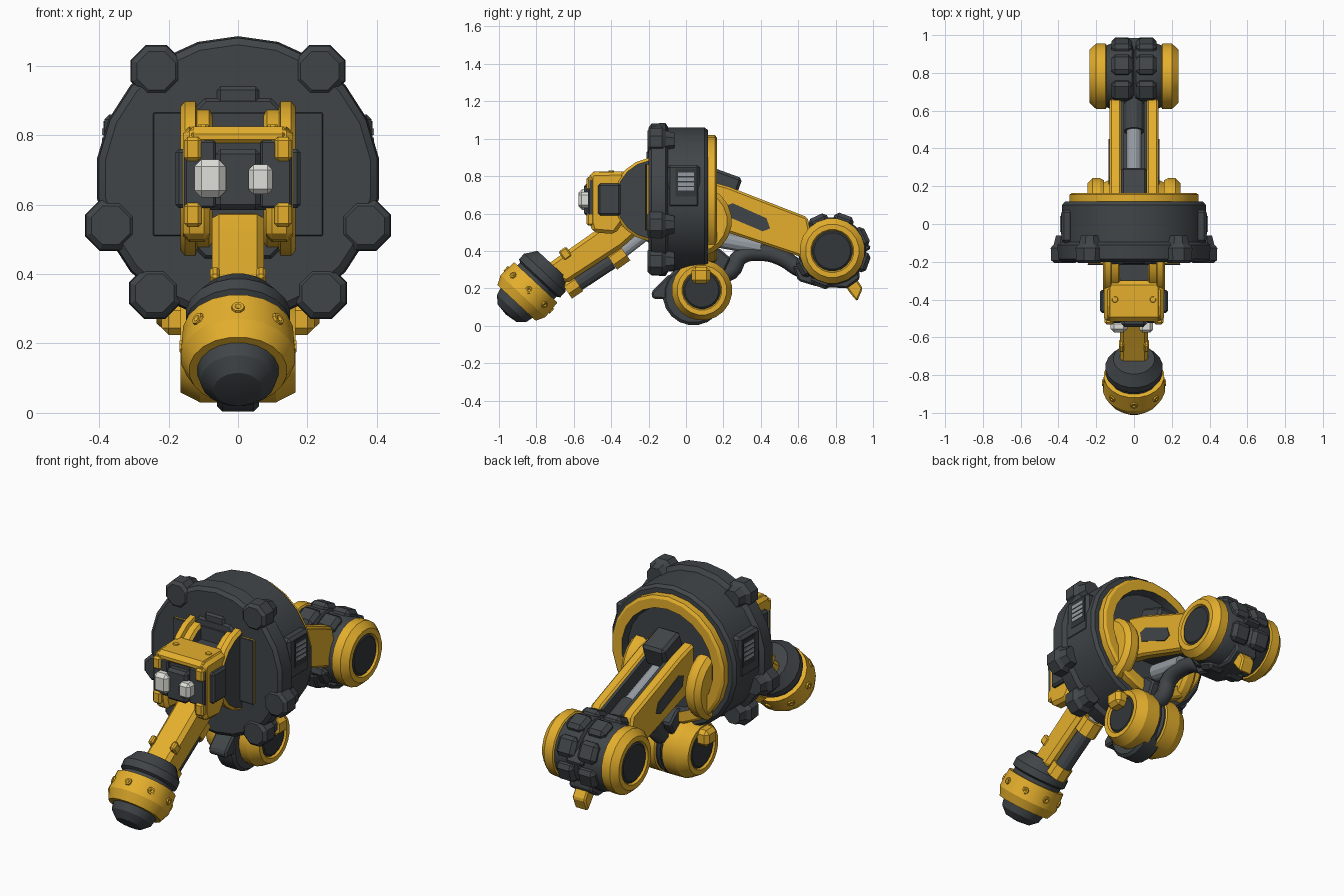
import bpy, bmesh, math
from mathutils import Vector, Matrix

if "Cube" in bpy.data.objects:
    bpy.data.objects.remove(bpy.data.objects["Cube"])


def material(name, rgb):
    m = bpy.data.materials.new(name)
    m.use_nodes = True
    col = (*rgb, 1)
    m.diffuse_color = col
    m.node_tree.nodes["Principled BSDF"].inputs["Base Color"].default_value = col
    return m


MATS = [material("dark grey", (.052, .06, .065)), material("yellow", (.78, .43, .026)),
        material("black", (.033, .038, .041)), material("steel", (.3, .33, .36)),
        material("eye white", (.74, .74, .7))]
DARK, YELLOW, BLACK, STEEL, WHITE = range(5)
parts = []


def finish(name, bm, mat=None, bevel=0):
    bmesh.ops.recalc_face_normals(bm, faces=bm.faces)
    if bevel:
        bmesh.ops.bevel(bm, geom=bm.edges[:], offset=bevel, segments=1, affect='EDGES')
    if mat is not None:
        for f in bm.faces:
            f.material_index = mat
    me = bpy.data.meshes.new(name)
    bm.to_mesh(me)
    bm.free()
    for m in MATS:
        me.materials.append(m)
    ob = bpy.data.objects.new(name, me)
    bpy.context.collection.objects.link(ob)
    parts.append(ob)


def lathe(name, profile, origin, axis, segs=20):
    """Revolve (height, radius, colour) points; the colour fills the band after each point."""
    bm = bmesh.new()
    turn = Vector(axis).to_track_quat('Z', 'Y').to_matrix().to_4x4()
    frame = Matrix.Translation(origin) @ turn
    rings = []
    for h, r, c in profile:
        if r == 0:
            rings.append([bm.verts.new(frame @ Vector((0, 0, h)))] * segs)
            continue
        angles = [2 * math.pi * (i + .5) / segs for i in range(segs)]
        rings.append([bm.verts.new(frame @ Vector((r * math.cos(a), r * math.sin(a), h))) for a in angles])
    for (h, r, c), lo, hi in zip(profile, rings, rings[1:]):
        for i in range(segs):
            j = (i + 1) % segs
            loop = list(dict.fromkeys((lo[i], lo[j], hi[j], hi[i])))
            bm.faces.new(loop).material_index = c
    finish(name, bm)


def box(name, lo, hi, mat, bevel=.01, tilt=0):
    lo, hi = Vector(lo), Vector(hi)
    bm = bmesh.new()
    mid = Matrix.Translation((lo + hi) / 2) @ Matrix.Rotation(tilt, 4, 'X')
    bmesh.ops.create_cube(bm, size=1, matrix=mid @ Matrix.Diagonal((*(hi - lo), 1)))
    finish(name, bm, mat, bevel)


def slab(name, outline, x0, x1, mat, bevel=.01):
    """Extrude a side outline of (y, z) points across x."""
    bm = bmesh.new()
    face = bm.faces.new([bm.verts.new((x0, y, z)) for y, z in outline])
    new = bmesh.ops.extrude_face_region(bm, geom=[face])["geom"]
    bmesh.ops.translate(bm, vec=(x1 - x0, 0, 0), verts=[v for v in new if isinstance(v, bmesh.types.BMVert)])
    finish(name, bm, mat, bevel)


def rod(name, a, b, r, mat, segs=12):
    a, b = Vector(a), Vector(b)
    n = (b - a).length
    lathe(name, [(0, 0, mat), (0, r, mat), (n, r, mat), (n, 0, mat)], a, b - a, segs)


def sided(name, s):
    return ("left_" if s > 0 else "right_") + name


# Round body with yellow back ring
MID = .675
lathe("body", [(-.2, 0, DARK), (-.2, .385, DARK), (-.185, .405, DARK), (-.11, .41, DARK),
               (-.095, .385, DARK), (.1, .385, DARK), (.118, .37, DARK), (.118, .345, YELLOW),
               (.155, .345, YELLOW), (.165, .33, YELLOW), (.165, .28, DARK), (.12, .27, DARK),
               (.12, 0, DARK)], (0, 0, MID), (0, 1, 0), 22)
lathe("front_octagon", [(0, .25, DARK), (.012, .24, DARK), (.012, 0, DARK)], (0, -.2, MID), (0, -1, 0), 8)
box("front_panel_edge", (-.243, -.209, .512), (.243, -.19, .863), YELLOW, 0)
box("front_panel", (-.245, -.218, .51), (.245, -.209, .865), DARK, .003)
box("front_tab", (-.06, -.21, .85), (.06, -.19, .94), DARK)

for s in (-1, 1):
    # Rim knobs
    for k, (x, z) in enumerate([(.235, .985), (.367, .54), (.24, .345)]):
        lathe(sided(f"rim_knob_{k}", s),
              [(0, 0, DARK), (0, .06, DARK), (.015, .077, DARK), (.08, .08, DARK), (.1, .062, DARK),
               (.145, .05, DARK), (.145, 0, DARK)], (s * x, -.207, z), (0, 1, 0), 8)
    # Side vents
    box(sided("vent_frame", s), (s * .355 - .03, -.1, .63), (s * .355 + .03, .075, .86), DARK, .015)
    box(sided("vent_recess", s), (s * .382 - .005, -.055, .69), (s * .382 + .005, .055, .84), BLACK, 0)
    for k in range(4):
        z = .722 + k * .026
        box(sided(f"vent_slat_{k}", s), (s * .386 - .005, -.043, z), (s * .386 + .005, .043, z + .019), STEEL, 0)
    # Shoulder discs that carry the head
    lathe(sided("head_disc", s), [(0, 0, DARK), (0, .19, YELLOW), (.01, .205, YELLOW), (.045, .205, YELLOW),
                                  (.05, .225, YELLOW), (.08, .225, YELLOW), (.092, .21, DARK), (.092, 0, DARK)],
          (s * .073, -.165, MID), (s, 0, 0))
    # Rear hip discs
    lathe(sided("hip_disc", s), [(0, 0, YELLOW), (0, .18, YELLOW), (.02, .19, YELLOW), (.06, .19, YELLOW),
                                 (.085, .165, YELLOW), (.085, 0, YELLOW)], (s * .16, .055, .56), (s, 0, 0))
    # Rear beams with dark side slots and dark lining
    slab(sided("rear_beam", s), [(.1, .78), (.225, .745), (.65, .58), (.7, .34), (.22, .5), (.1, .53)],
         s * .065, s * .13, YELLOW, .012)
    slab(sided("beam_slot", s), [(.21, .64), (.25, .655), (.43, .575), (.45, .52), (.41, .505), (.22, .585)],
         s * .127, s * .134, DARK, 0)
    slab(sided("beam_lining", s), [(.12, .765), (.225, .735), (.65, .57), (.69, .36), (.22, .515), (.12, .54)],
         s * .052, s * .068, DARK, 0)

# Head: dark core, yellow top and split yellow side shells
box("head_top", (-.15, -.515, .765), (.15, -.3, .825), YELLOW, .022)
box("head_core", (-.09, -.505, .585), (.09, -.18, .79), DARK)
box("nose_box", (-.065, -.545, .585), (.065, -.48, .76), DARK, .015)
for s in (-1, 1):
    slab(sided("head_shell", s), [(-.515, .8), (-.5, .82), (-.33, .825), (-.31, .71), (-.25, .67), (-.38, .49),
                                  (-.5, .5), (-.515, .55)], s * .08, s * .158, YELLOW, .018)
    box(sided("face_plate", s), (s * .11 - .045, -.523, .59), (s * .11 + .045, -.48, .785), DARK, .006)
    box(sided("head_side_panel", s), (s * .155 - .025, -.47, .59), (s * .155 + .025, -.35, .76), DARK)
    for up in (0, 1):
        z = .535 + up * .19
        box(sided(f"cheek_{up}", s), (s * .13 - .025, -.532, z), (s * .13 + .025, -.49, z + .07), YELLOW)
    lathe(sided("head_bolt", s), [(0, .018, YELLOW), (.008, .015, YELLOW), (.008, 0, YELLOW)],
          (s * .1, -.4, .822), (0, 0, 1), 8)
box("right_eye", (-.125, -.575, .62), (-.035, -.51, .73), WHITE, .02)
box("left_eye", (.03, -.575, .63), (.1, -.51, .715), WHITE, .015)

# Front boom
slab("front_boom", [(-.46, .525), (-.39, .585), (-.25, .5), (-.34, .42), (-.64, .225), (-.78, .3)],
     -.075, .075, YELLOW, .02)
for s in (-1, 1):
    box(sided("boom_clip", s), (s * .066 - .014, -.67, .355), (s * .066 + .014, -.62, .415), YELLOW, .008, .6)
rod("front_ram_sleeve", (0, -.62, .2), (0, -.4, .345), .045, DARK)
rod("front_ram_piston", (0, -.4, .345), (0, -.2, .5), .032, STEEL)
rod("ram_clamp_upper", (0, -.4, .345), (0, -.33, .395), .06, YELLOW, 8)
rod("ram_clamp_lower", (0, -.64, .19), (0, -.58, .23), .058, YELLOW, 8)

# Front foot
FOOT, AIM = Vector((0, -.735, .305)), Vector((0, -.68, -.73)).normalized()
lathe("front_foot", [(-.03, 0, DARK), (-.03, .11, DARK), (.0, .13, DARK), (.03, .152, DARK), (.07, .152, DARK),
                     (.08, .135, DARK), (.1, .135, YELLOW), (.1, .16, YELLOW), (.2, .166, YELLOW),
                     (.25, .142, YELLOW), (.25, .118, DARK), (.29, .108, DARK), (.325, .07, DARK),
                     (.335, 0, DARK)], FOOT, AIM)
side = Vector((1, 0, 0))
for k in range(8):
    a = k * math.pi / 4
    out = side * math.cos(a) + AIM.cross(side) * math.sin(a)
    lathe(f"foot_rivet_{k}", [(0, .02, YELLOW), (.01, .018, YELLOW), (.01, .01, YELLOW), (.002, 0, YELLOW)],
          FOOT + AIM * .155 + out * .159, out, 8)

# Rear hydraulic ram, sunk between the beams, and its mount
slab("beam_floor", [(.1, .6), (.22, .57), (.68, .42), (.68, .36), (.22, .52), (.1, .55)], -.06, .06, DARK, 0)
box("rear_ram_mount", (-.07, .12, .69), (.07, .285, .82), DARK, .015, -.35)
rod("rear_ram_piston", (0, .2, .66), (0, .52, .54), .042, STEEL)
rod("rear_ram_sleeve", (0, .49, .55), (0, .66, .48), .055, DARK)


def wheel(name, y, z, r, core, inner, outer):
    """Dark grooved core with a yellow cap and dark hub on each side."""
    lathe(name + "_core", [(-inner, 0, DARK), (-inner, core * .9, DARK), (-inner * .7, core, DARK),
                           (-.01, core, DARK), (0, core - .02, DARK), (.01, core, DARK),
                           (inner * .7, core, DARK), (inner, core * .9, DARK), (inner, 0, DARK)],
          (0, y, z), (1, 0, 0))
    d = outer - inner
    for s in (-1, 1):
        lathe(sided(name + "_cap", s),
              [(-.01, 0, YELLOW), (-.01, r * .9, YELLOW), (0, r, YELLOW), (d * .6, r, YELLOW),
               (d, r * .82, YELLOW), (d, r * .66, YELLOW), (d - .012, r * .62, BLACK),
               (d - .004, r * .56, BLACK), (d - .004, 0, BLACK)], (s * inner, y, z), (s, 0, 0))


# Rear and lower wheels
wheel("rear_wheel", .782, .4, .175, .182, .15, .235)
wheel("lower_wheel", .085, .19, .162, .155, .025, .165)
lathe("lower_guard", [(-.06, 0, DARK), (-.06, .15, DARK), (-.045, .165, DARK), (.045, .165, DARK),
                      (.06, .15, DARK), (.06, 0, DARK)], (0, .04, .167), (1, 0, 0))
slab("lower_toe", [(-.02, .28), (-.09, .275), (-.185, .18), (-.18, .145), (-.08, .14), (.0, .08)], -.055, .055, DARK)
slab("lower_bracket", [(-.05, .36), (.17, .42), (.24, .36), (.18, .24), (.05, .2)], -.07, .07, DARK)
for s in (-1, 1):
    box(sided("lower_tab", s), (s * .16 - .06, .03, .225), (s * .16 + .06, .13, .315), YELLOW, .02)

# Ridged plates and claw on the rear wheel
for s in (-1, 1):
    for k, deg in enumerate((115, 70, 25, -20, -110, -150)):
        a = math.radians(deg)
        y, z = .782 + .165 * math.cos(a), .4 + .165 * math.sin(a)
        box(sided(f"rear_plate_{k}", s), (s * .065 - .055, y - .04, z - .055),
            (s * .065 + .055, y + .04, z + .055), DARK, .02, a)
slab("rear_fin", [(.88, .53), (.945, .47), (.992, .415), (.95, .39), (.88, .4)], -.05, .05, DARK)
slab("rear_claw", [(.83, .24), (.9, .27), (.945, .2), (.915, .13), (.885, .165)], -.04, .04, YELLOW, .008)
slab("claw_root", [(.7, .3), (.92, .34), (.93, .25), (.86, .2), (.7, .21), (.6, .24), (.57, .32)],
     -.07, .07, DARK)

# Curved tail hook and steel link
hook = bpy.data.curves.new("tail_hook", 'CURVE')
hook.dimensions = '3D'
hook.bevel_depth, hook.bevel_resolution, hook.resolution_u = .045, 2, 4
hook.use_fill_caps = True
path = [(.14, .27), (.24, .29), (.29, .37), (.42, .39), (.52, .36), (.62, .3), (.74, .29)]
spline = hook.splines.new('BEZIER')
spline.bezier_points.add(len(path) - 1)
for p, (y, z) in zip(spline.bezier_points, path):
    p.co = (0, y, z)
    p.handle_left_type = p.handle_right_type = 'AUTO'
hook.materials.append(MATS[DARK])
bpy.context.collection.objects.link(bpy.data.objects.new("tail_hook", hook))
rod("steel_link", (0, .18, .46), (0, .4, .42), .045, STEEL)

# Smooth shading with crisp edges
bpy.ops.object.select_all(action='DESELECT')
for ob in parts:
    ob.select_set(True)
bpy.context.view_layer.objects.active = parts[0]
bpy.ops.object.shade_smooth_by_angle(angle=math.radians(25))
